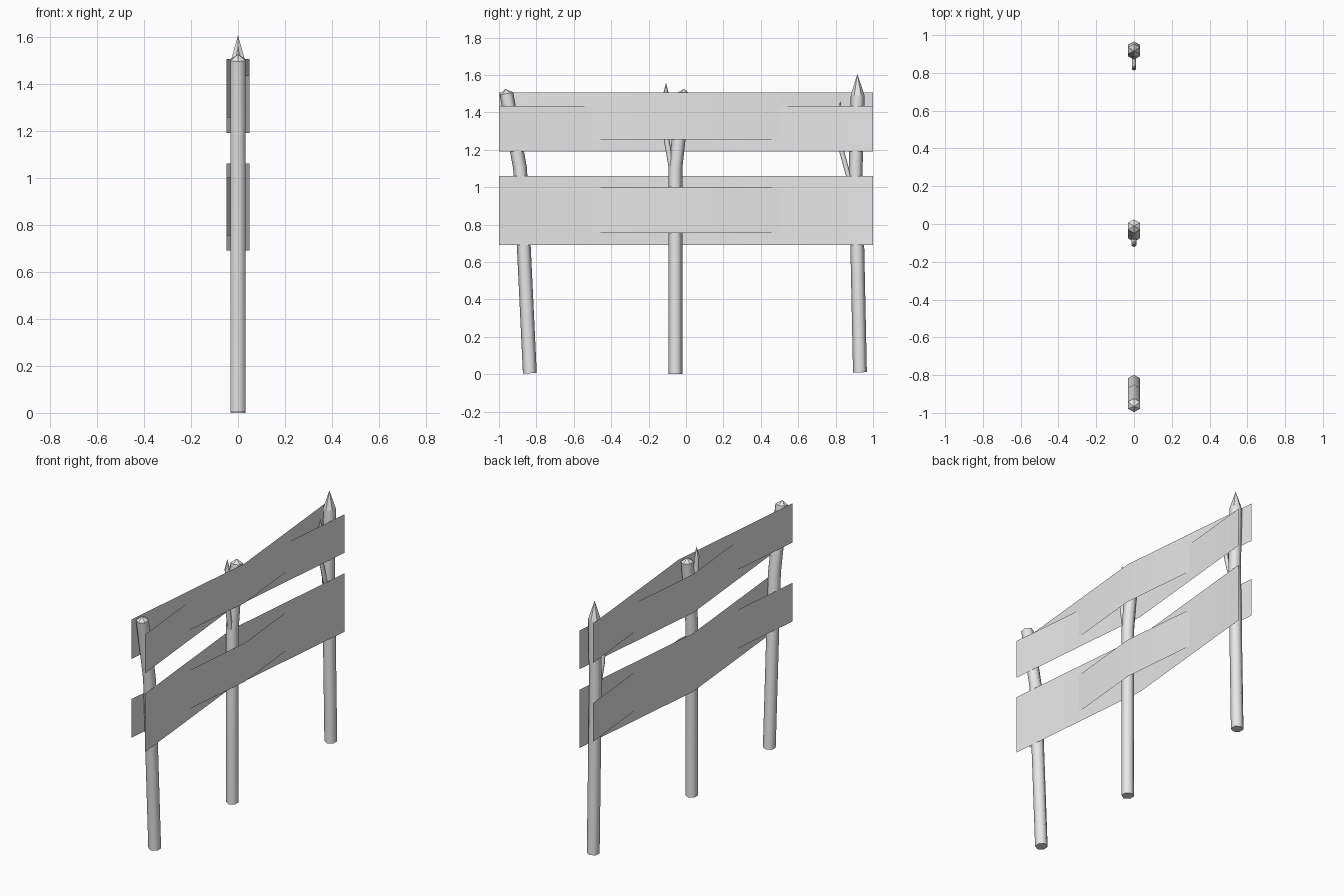
import bpy, bmesh, math
from mathutils import Vector

if "Cube" in bpy.data.objects:
    bpy.data.objects.remove(bpy.data.objects["Cube"], do_unlink=True)

GREY = (0.8, 0.8, 0.8, 1)
mat = bpy.data.materials.new("plain_grey")
mat.use_nodes = True
mat.diffuse_color = GREY
mat.node_tree.nodes["Principled BSDF"].inputs["Base Color"].default_value = GREY


def finish(name, bm):
    mesh = bpy.data.meshes.new(name)
    bm.to_mesh(mesh)
    bm.free()
    mesh.materials.append(mat)
    obj = bpy.data.objects.new(name, mesh)
    bpy.context.collection.objects.link(obj)
    return obj


def pole(name, path, radius, tip, sides=6):
    """Six-sided pole along (y, z) points, closed by a pointed cap."""
    bm = bmesh.new()
    pts = [Vector((0, y, z)) for y, z in path]
    side = Vector((1, 0, 0))
    rings = []
    for i, p in enumerate(pts):
        along = (pts[min(i + 1, len(pts) - 1)] - pts[max(i - 1, 0)]).normalized()
        out = along.cross(side)
        ring = []
        for k in range(sides):
            a = math.tau * k / sides
            ring.append(bm.verts.new(p + radius * (out * math.cos(a) + side * math.sin(a))))
        rings.append(ring)
    apex = bm.verts.new((0, *tip))
    bm.faces.new(rings[0])
    for k in range(sides):
        n = (k + 1) % sides
        for lo, hi in zip(rings, rings[1:]):
            bm.faces.new((lo[k], lo[n], hi[n], hi[k])).smooth = True
        bm.faces.new((rings[-1][k], rings[-1][n], apex))
    bmesh.ops.recalc_face_normals(bm, faces=bm.faces)
    # crisp rims at the base and under the cap
    for ring in (rings[0], rings[-1]):
        for k in range(sides):
            bm.edges.get((ring[k], ring[(k + 1) % sides])).smooth = False
    finish(name, bm)


def plank(name, bottom, top, end_x):
    """Thin sheet that weaves from one side of the posts to the other."""
    bm = bmesh.new()
    cols = [[bm.verts.new((x, y, z)) for z in (bottom, top)]
            for x, y in ((end_x, -1), (-end_x, 0), (end_x, 1))]
    for a, b in zip(cols, cols[1:]):
        bm.faces.new((a[0], b[0], b[1], a[1])).smooth = True
    finish(name, bm)


# Posts
R = 0.037
pole("front_post", [(-0.835, 0.005), (-0.887, 1.1), (-0.96, 1.5)], R, (-0.966, 1.525))
pole("middle_post", [(-0.057, 0), (-0.057, 1.1), (-0.012, 1.5)], R, (-0.01, 1.525))
pole("back_post", [(0.93, 0.01), (0.907, 1.1), (0.918, 1.49)], R, (0.916, 1.605))

# Thin side branches
pole("middle_branch", [(-0.065, 1.03), (-0.103, 1.25), (-0.107, 1.5)], 0.015, (-0.107, 1.56))
pole("back_branch", [(0.885, 1.0), (0.833, 1.19), (0.825, 1.4)], 0.013, (0.825, 1.46))

# Woven planks
W = 0.048
plank("upper_plank_outer", 1.19, 1.435, W)
plank("upper_plank_inner", 1.255, 1.505, -W)
plank("lower_plank_outer", 0.69, 1.06, W)
plank("lower_plank_inner", 0.755, 1.0, -W)
